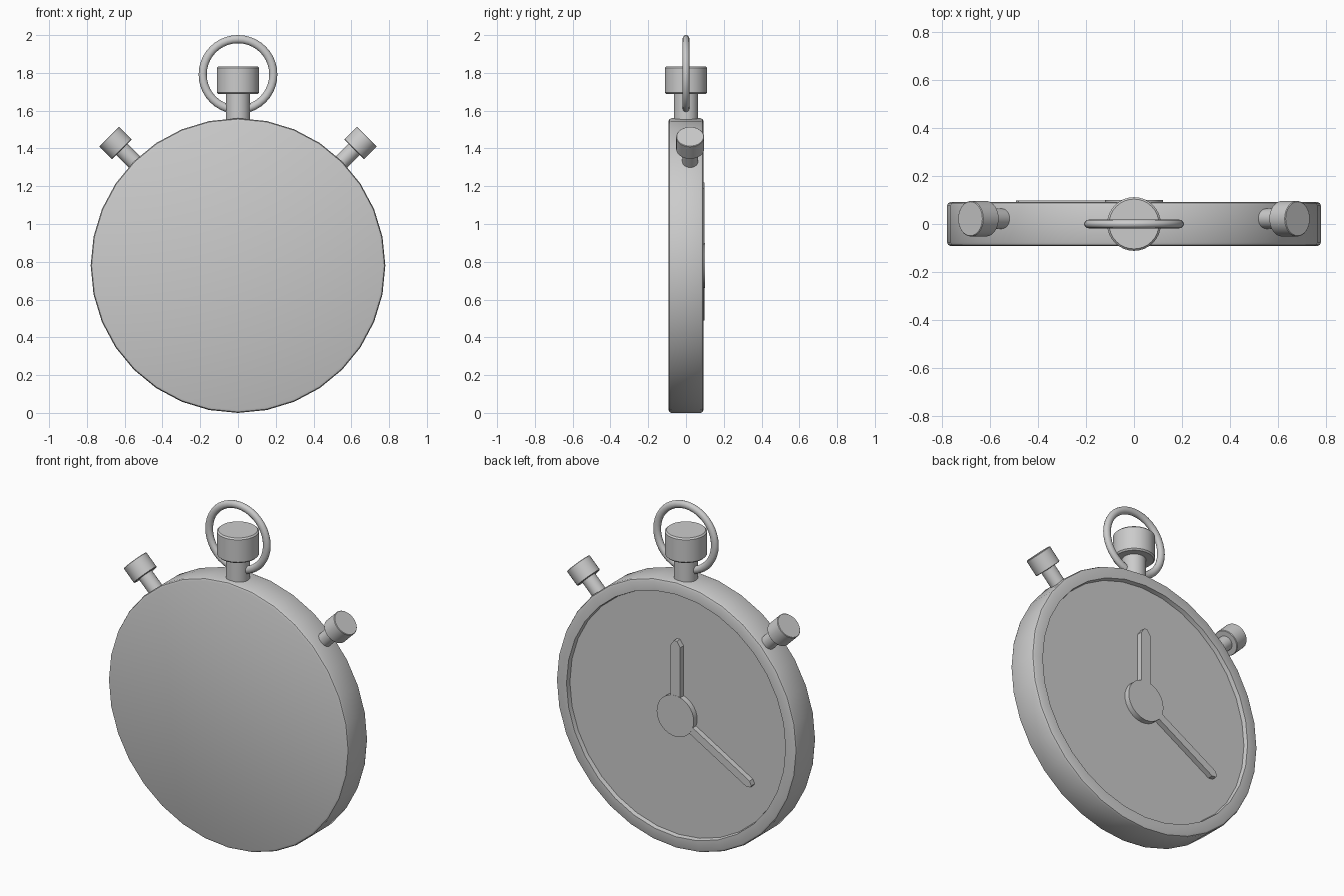
import bpy, bmesh
from math import sin, cos, pi, radians
from mathutils import Matrix, Vector

if "Cube" in bpy.data.objects:
    bpy.data.objects.remove(bpy.data.objects["Cube"])

CZ = 0.78  # height of the dial centre


def finish(bm, name, matrix, smooth=True):
    bmesh.ops.transform(bm, matrix=matrix, verts=bm.verts)
    bmesh.ops.recalc_face_normals(bm, faces=bm.faces)
    mesh = bpy.data.meshes.new(name)
    bm.to_mesh(mesh)
    bm.free()
    obj = bpy.data.objects.new(name, mesh)
    bpy.context.collection.objects.link(obj)
    if smooth:
        bpy.ops.object.select_all(action='DESELECT')
        obj.select_set(True)
        bpy.context.view_layer.objects.active = obj
        bpy.ops.object.shade_smooth_by_angle(angle=radians(35))
    return obj


def lathe(name, profile, matrix, n=32):
    """Turn (radius, height) points around z, capping both ends."""
    bm = bmesh.new()
    rings = [[bm.verts.new((r * cos(2 * pi * i / n), r * sin(2 * pi * i / n), h))
              for i in range(n)] for r, h in profile]
    for a, b in zip(rings, rings[1:]):
        for i in range(n):
            j = (i + 1) % n
            bm.faces.new((a[i], a[j], b[j], b[i]))
    bm.faces.new(rings[0])
    bm.faces.new(rings[-1])
    return finish(bm, name, matrix)


def button_profile(r, h0, h1, b):
    return [(r - b, h0), (r, h0 + b), (r, h1 - b), (r - b, h1)]


# Case: rounded disc with a recessed dial on the +y side
to_y = Matrix.Translation((0, 0, CZ)) @ Matrix.Rotation(-pi / 2, 4, 'X')
R, H, B, DIAL = 0.78, 0.0925, 0.016, 0.068
lathe("case", [(R - B, -H), (R - B * 0.3, -H + B * 0.3), (R, -H + B),
               (R, H - B), (R - B * 0.3, H - B * 0.3), (R - B, H),
               (0.71, H), (0.705, DIAL)], to_y)

# Dial hub
lathe("dial_hub", [(0.12, DIAL - 0.01), (0.12, 0.1)], to_y)


# Pointed hands, lying on the dial
def hand(name, length, w, angle):
    bm = bmesh.new()
    outline = [(-w, 0.08), (w, 0.08), (w, length - w), (w * 0.3, length),
               (-w * 0.3, length), (-w, length - w)]
    face = bm.faces.new([bm.verts.new((x, DIAL - 0.01, z)) for x, z in outline])
    new = bmesh.ops.extrude_face_region(bm, geom=[face])["geom"]
    bmesh.ops.translate(bm, vec=(0, 0.109 - DIAL, 0),
                        verts=[v for v in new if isinstance(v, bmesh.types.BMVert)])
    m = Matrix.Translation((0, 0, CZ)) @ Matrix.Rotation(radians(angle), 4, 'Y')
    finish(bm, name, m, smooth=False)


hand("short_hand", 0.44, 0.032, 0)
hand("long_hand", 0.565, 0.022, -120)

# Crown on top
lathe("crown_stem", [(0.064, 1.5), (0.064, 1.7)], Matrix())
lathe("crown_cap", button_profile(0.112, 1.687, 1.834, 0.008), Matrix())

# Side push buttons, mirrored at 45 degrees
for side, ang in (("right", 45), ("left", -45)):
    m = Matrix.Translation((0, 0.022, CZ)) @ Matrix.Rotation(radians(ang), 4, 'Y')
    lathe(side + "_button_stem", [(0.042, 0.72), (0.042, 0.88)], m)
    lathe(side + "_button_cap", button_profile(0.074, 0.87, 0.966, 0.003), m)

# Hanging ring: slightly flattened torus
bm = bmesh.new()
N, M = 40, 12
loops = []
for i in range(N):
    a = 2 * pi * i / N
    loop = []
    for k in range(M):
        t = 2 * pi * k / M
        r = 0.187 + 0.0215 * cos(t)
        loop.append(bm.verts.new((r * sin(a), 0.0185 * sin(t), r * cos(a))))
    loops.append(loop)
for i in range(N):
    a, b = loops[i], loops[(i + 1) % N]
    for k in range(M):
        j = (k + 1) % M
        bm.faces.new((a[k], a[j], b[j], b[k]))
finish(bm, "hanging_ring", Matrix.Translation(Vector((0, 0, 1.7915))))
